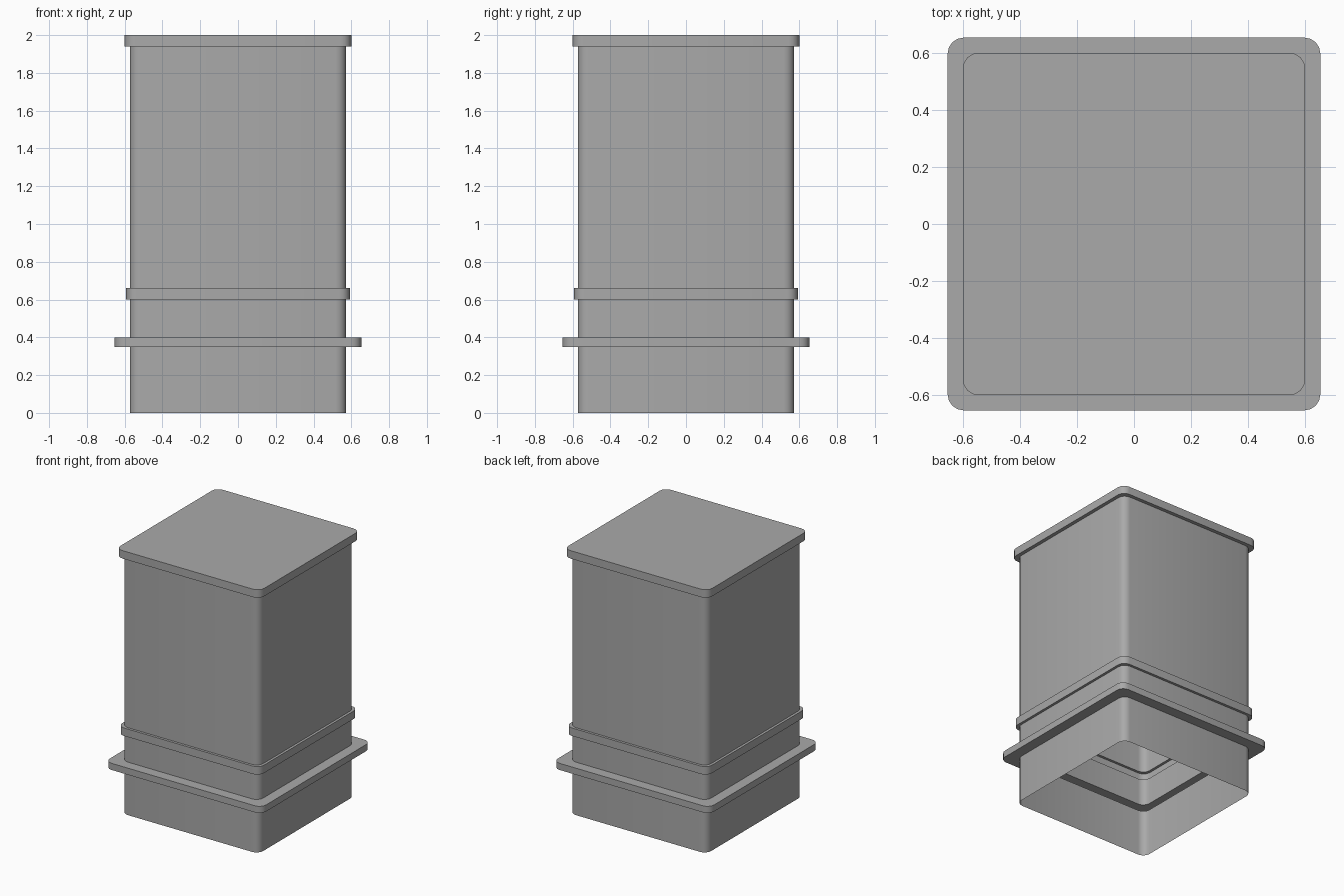
import bpy, bmesh, math

cube = bpy.data.objects.get("Cube")
if cube:
    bpy.data.objects.remove(cube, do_unlink=True)

# Single plain grey material
grey = bpy.data.materials.new("plain_grey")
grey.use_nodes = True
colour = (0.4, 0.4, 0.4, 1)
grey.diffuse_color = colour
grey.node_tree.nodes["Principled BSDF"].inputs["Base Color"].default_value = colour

RADIUS, SEGMENTS = 0.055, 4
BODY, RING, FLANGE, LID = 0.573, 0.592, 0.653, 0.6
FLANGE_Z = (0.35, 0.4)
RING_Z = (0.6, 0.66)
LID_Z = (1.94, 2.0)


def rounded_square(half):
    """Counter-clockwise outline of a square with rounded corners."""
    c = half - RADIUS
    points = []
    for corner in range(4):
        mid = math.pi / 4 + corner * math.pi / 2
        cx = math.copysign(c, math.cos(mid))
        cy = math.copysign(c, math.sin(mid))
        for step in range(SEGMENTS + 1):
            a = (corner + step / SEGMENTS) * math.pi / 2
            points.append((cx + RADIUS * math.cos(a), cy + RADIUS * math.sin(a)))
    return points


def sheet(name, profile, cap=False):
    """Thin sheet swept through (half width, height) pairs, from bottom to top."""
    bm = bmesh.new()
    loops = [[bm.verts.new((x, y, z)) for x, y in rounded_square(half)]
             for half, z in profile]
    for low, high in zip(loops, loops[1:]):
        for i in range(len(low)):
            j = (i + 1) % len(low)
            bm.faces.new((low[i], low[j], high[j], high[i]))
    if cap:
        bm.faces.new(loops[-1])
    mesh = bpy.data.meshes.new(name)
    bm.to_mesh(mesh)
    bm.free()
    mesh.materials.append(grey)
    obj = bpy.data.objects.new(name, mesh)
    bpy.context.collection.objects.link(obj)
    bpy.ops.object.select_all(action='DESELECT')
    obj.select_set(True)
    bpy.context.view_layer.objects.active = obj
    bpy.ops.object.shade_smooth_by_angle(angle=math.radians(35))


def band(name, half, heights):
    """Hollow fold that stands out from the body and is open on the inside."""
    z0, z1 = heights
    sheet(name, [(BODY, z0), (half, z0), (half, z1), (BODY, z1)])


# Body walls, open at the bottom
sheet("lower_body", [(BODY, 0), (BODY, FLANGE_Z[0])])
sheet("middle_body", [(BODY, FLANGE_Z[1]), (BODY, RING_Z[0])])
sheet("upper_body", [(BODY, RING_Z[1]), (BODY, LID_Z[0])])

# Folded bands around the body
band("wide_flange", FLANGE, FLANGE_Z)
band("narrow_ring", RING, RING_Z)

# Overhanging lid
sheet("lid", [(BODY, LID_Z[0]), (LID, LID_Z[0]), (LID, LID_Z[1])], cap=True)
